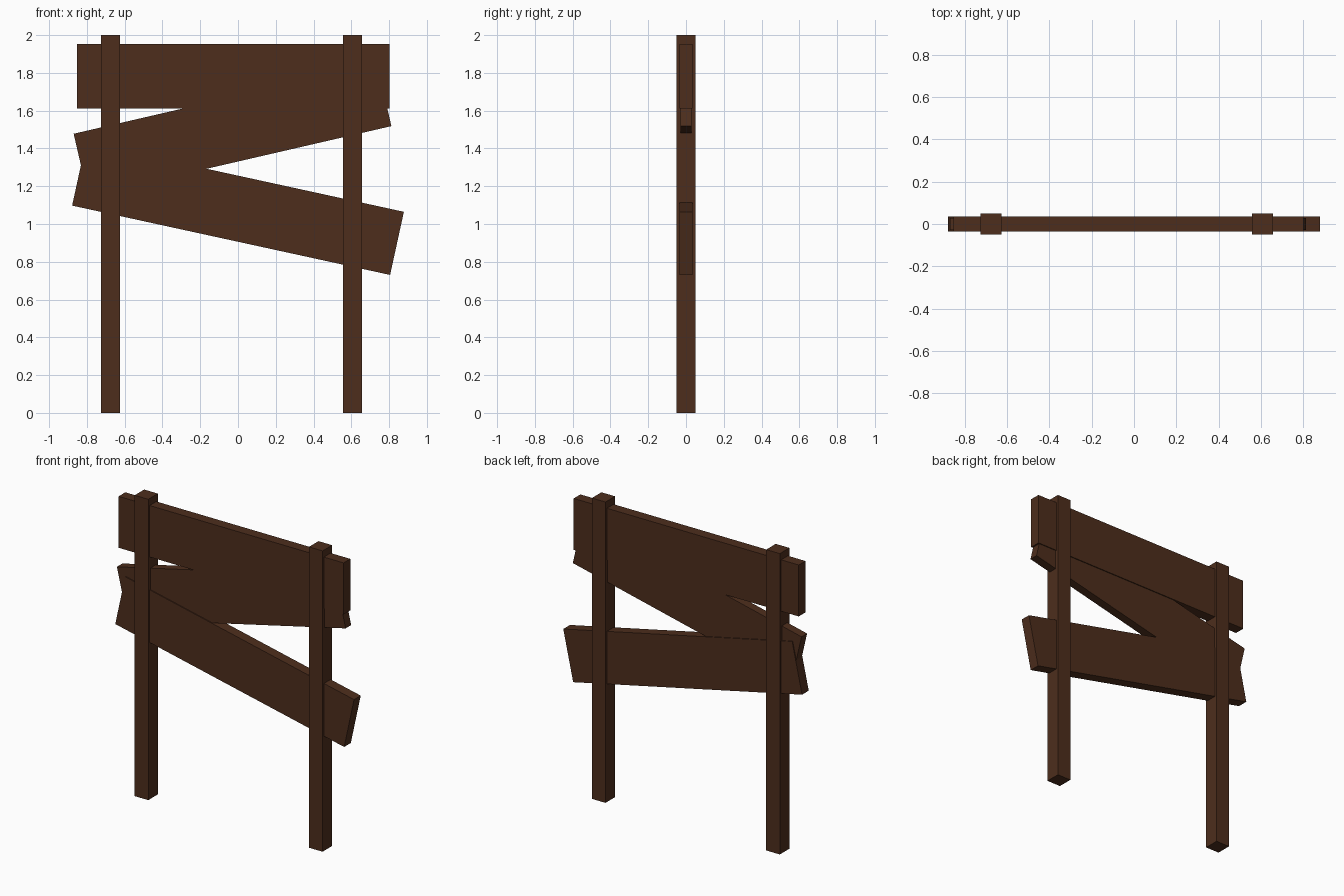
import bpy
import math

if "Cube" in bpy.data.objects:
    bpy.data.objects.remove(bpy.data.objects["Cube"])

wood = bpy.data.materials.new("dark_wood")
wood.diffuse_color = (0.075, 0.027, 0.012, 1)
wood.use_nodes = True
wood.node_tree.nodes["Principled BSDF"].inputs["Base Color"].default_value = wood.diffuse_color


def board(name, center, size, tilt=0.0):
    """Box of given size, tilted in the front plane (degrees, right end up)."""
    bpy.ops.mesh.primitive_cube_add(size=1, location=center)
    ob = bpy.context.object
    ob.name = name
    ob.scale = size
    bpy.ops.object.transform_apply(location=False, rotation=False, scale=True)
    ob.rotation_euler.y = -math.radians(tilt)
    ob.data.materials.append(wood)
    return ob


# Upright posts
for side, x in (("left", -0.675), ("right", 0.607)):
    board(f"{side}_post", (x, 0, 1.0), (0.1, 0.1, 2.0))

# Horizontal top plank
board("top_plank", (-0.026, 0, 1.782), (1.655, 0.07, 0.342))

# Slipped planks; the middle one is slightly thinner
board("middle_plank", (-0.029, 0, 1.498), (1.648, 0.058, 0.339), 13.0)
board("bottom_plank", (0, 0, 1.081), (1.723, 0.07, 0.342), -12.3)
